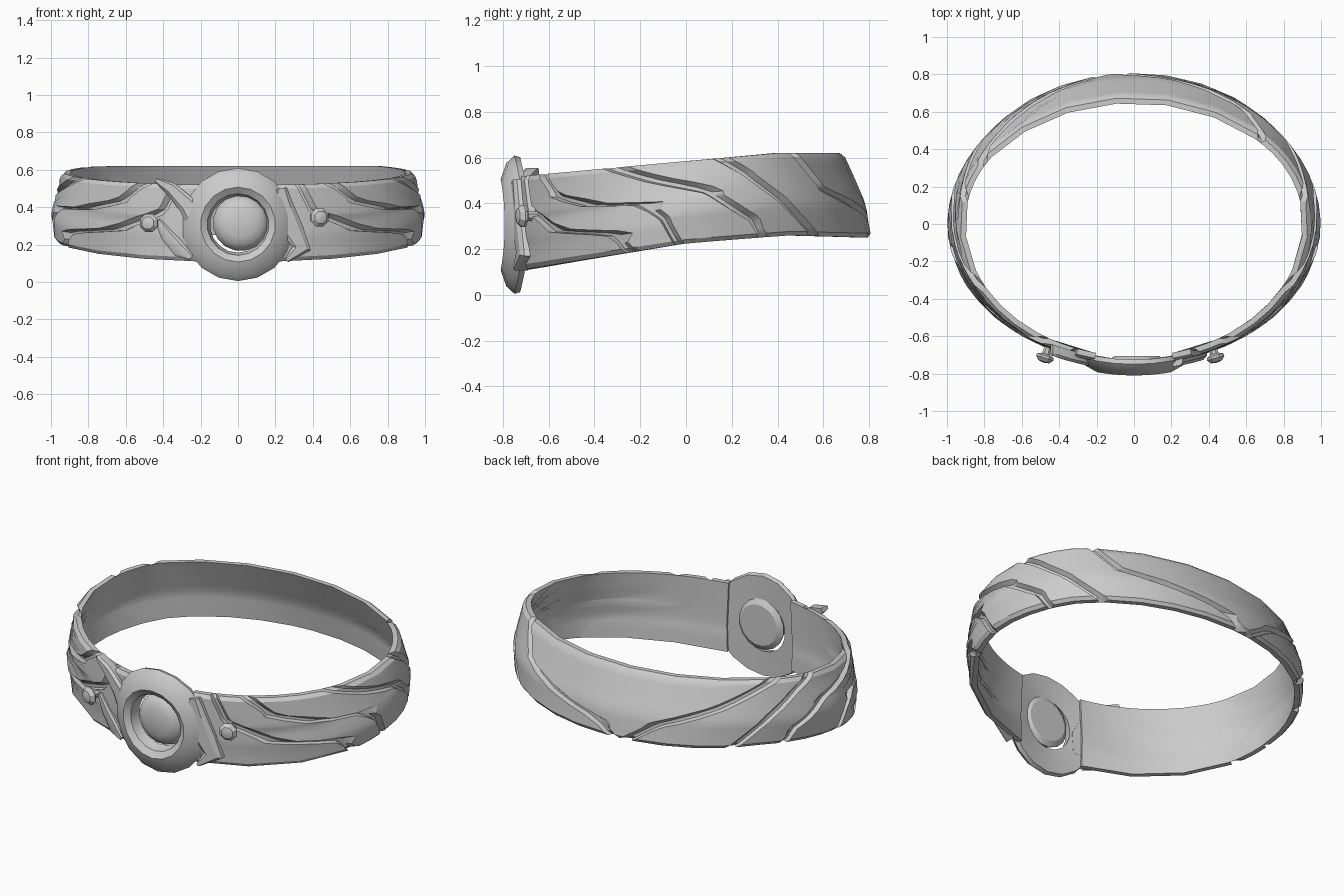
import bpy, bmesh
from math import sin, cos, pi, radians, degrees, sqrt

if "Cube" in bpy.data.objects:
    bpy.data.objects.remove(bpy.data.objects["Cube"])

ROWS = [0, .05, .12, .22, .27, .32, .36, .45, .54, .57, .6, .67, .74, .8, .88, .95, 1]


def lerp(pts, x):
    """Piecewise linear lookup in a list of (x, value)."""
    if x <= pts[0][0]:
        return pts[0][1]
    for (a, p), (b, q) in zip(pts, pts[1:]):
        if x <= b:
            return p + (q - p) * (x - a) / (b - a)
    return pts[-1][1]


def finish(name, bm, angle=28):
    bmesh.ops.recalc_face_normals(bm, faces=bm.faces)
    me = bpy.data.meshes.new(name)
    bm.to_mesh(me)
    bm.free()
    ob = bpy.data.objects.new(name, me)
    bpy.context.collection.objects.link(ob)
    bpy.ops.object.select_all(action='DESELECT')
    ob.select_set(True)
    bpy.context.view_layer.objects.active = ob
    bpy.ops.object.shade_smooth_by_angle(angle=radians(angle))
    return ob


def skin(bm, rings, close_ends=True):
    """Bridge equal-length closed rings of points."""
    vs = [[bm.verts.new(p) for p in r] for r in rings]
    n = len(vs[0])
    for a, b in zip(vs, vs[1:]):
        for i in range(n):
            j = (i + 1) % n
            bm.faces.new((a[i], a[j], b[j], b[i]))
    if close_ends:
        bm.faces.new(vs[0])
        bm.faces.new(vs[-1])


# Band surface: t = degrees round from the front, v = height across the band
Z_TOP = [(-.75, .52), (0, .585), (.45, .62), (.8, .62)]
Z_LOW = [(-.75, .11), (-.6, .135), (0, .225), (.45, .26), (.8, .25)]


def surf(t, v, off=0):
    c, s = cos(radians(t)), sin(radians(t))
    rx = lerp([(0, .98), (.4, 1.0), (1, .945)], v) + off
    back = lerp([(0, .81), (.4, .785), (1, .69)], v)
    ry = (.75 if c > 0 else .75 + (back - .75) * min(1, -c * 1.3)) + off
    y = -c * ry
    lo, hi = lerp(Z_LOW, -c * .78), lerp(Z_TOP, -c * .78)
    return (s * rx, y, lo + (hi - lo) * v)


# Grooves as (v, t), each running from the lower rim to the upper rim
lower_strap = [(0, 71), (.05, 69), (.24, 65), (.36, 40), (.63, 24), (1, 20)]
upper_strap = [(0, 87), (.34, 82), (.54, 75), (.6, 55), (.74, 40), (.93, 34), (1, 31)]
side_wave = [(0, 115), (.22, 112), (.61, 97), (.8, 79), (1, 63)]
rear_wave = [(0, 134), (.45, 122), (.8, 110), (1, 101)]
back_right = [(0, 184), (.2, 178), (.38, 157), (.55, 142), (1, 132)]
back_left = [(0, 170), (.3, 160), (.6, 140), (1, 118)]
side = [lower_strap, upper_strap, side_wave, rear_wave]
grooves = [(g, 1) for g in side + [back_right]]
grooves += [([(v, 360 - t) for v, t in g], -1) for g in [back_left] + side[::-1]]


def groove_columns(g, d):
    """Four columns per groove: crest, floor, floor, ramp back to the surface."""
    cols = []
    for k, off in ((-1, 0), (-.6, -.028), (.8, -.026), (2.5, 0)):
        col = []
        for v in ROWS:
            a, b = max(0, v - .05), min(1, v + .05)
            slope = radians(lerp(g, b) - lerp(g, a)) * .88 / ((b - a) * .38)
            w = degrees(.012 * min(4, sqrt(1 + slope * slope)) / .88)
            col.append((lerp(g, v) + d * k * w, off))
        cols.append(col)
    return cols[::d]


# Main band, with the carved grooves as part of its columns
START = 13
columns = [[(START, 0)] * len(ROWS)]
blocks = [groove_columns(g, d) for g, d in grooves] + [[[(360 - START, 0)] * len(ROWS)]]
for block in blocks:
    prev, nxt = columns[-1], block[0]
    gap = sum(n[0] - p[0] for p, n in zip(prev, nxt)) / len(ROWS)
    n = max(1, round(gap / 8))
    for i in range(1, n):
        columns.append([(p[0] + (q[0] - p[0]) * i / n, 0) for p, q in zip(prev, nxt)])
    columns += block
rings = []
for col in columns:
    outer = [surf(t, v, off - (.014 if v in (0, 1) else 0)) for v, (t, off) in zip(ROWS, col)]
    inner = [surf(t, v, -.043) for v, (t, off) in zip(ROWS, col)]
    rings.append(outer + inner[::-1])
bm = bmesh.new()
skin(bm, rings)
finish("band", bm)


def lathe(name, profile, cx, cz, sides, bend=0, closed=False, turn=0):
    """Turn (radius, y) points about a front-facing axis; bend follows the band."""
    bm = bmesh.new()
    rings = []
    for r, y in profile + (profile[:1] if closed else []):
        ring = []
        for i in range(sides):
            a = 2 * pi * (i + .5) / sides
            x = r * cos(a)
            s, c = sin(turn), cos(turn)
            ring.append((cx + x * c - y * s if turn else cx + x,
                         (x * s + y * c if turn else y) + bend * x * x, cz + r * sin(a)))
        rings.append(ring)
    skin(bm, rings, not closed)
    bmesh.ops.remove_doubles(bm, verts=bm.verts, dist=.0005)
    return finish(name, bm)


# Central medallion ring and domed gem
lathe("medallion_ring", [(.155, -.74), (.165, -.785), (.2, -.81), (.27, -.785), (.302, -.75),
                         (.295, -.725), (.15, -.725)], 0, .307, 18, .45, True)
lathe("centre_gem", [(.02, -.79), (.08, -.785), (.12, -.77), (.143, -.745), (.15, -.725),
                     (.12, -.705)], .015, .315, 16)


# Crossing straps that tuck in beside the medallion
def strap(name, pts, lift=.03):
    """pts: (x, z, half width) along the strap, laid on the front of the band."""
    bm = bmesh.new()
    rings = []
    for i, (x, z, w) in enumerate(pts):
        a, b = pts[max(0, i - 1)], pts[min(len(pts) - 1, i + 1)]
        dx, dz = b[0] - a[0], b[1] - a[1]
        n = sqrt(dx * dx + dz * dz)
        ring = []
        for k, h in ((-1, -.03), (-1, lift * .5), (-.6, lift), (.6, lift), (1, lift * .5), (1, -.03)):
            px, pz = x - dz / n * w * k, z + dx / n * w * k
            ring.append((px, -.75 * sqrt(1 - px * px) - h, pz))
        rings.append(ring)
    skin(bm, rings)
    finish(name, bm)


strap("strap_left_upper", [(-.44, .545, .012), (-.36, .5, .035), (-.27, .41, .05),
                           (-.21, .29, .05), (-.2, .18, .03)])
strap("strap_left_lower", [(-.43, .33, .015), (-.38, .25, .035), (-.31, .17, .04), (-.25, .13, .015)], .018)
strap("strap_right", [(.23, .5, .03), (.25, .4, .05), (.29, .28, .06), (.34, .18, .05), (.26, .115, .012)])

# Mushroom-shaped studs either side
for name, x, z, turn in (("stud_left", -.47, .315, -.3), ("stud_right", .43, .345, .3)):
    ob = lathe(name, [(.02, .05), (.025, .0), (.05, -.01), (.053, -.022), (.035, -.042), (.012, -.048)],
               0, 0, 8)
    ob.location = (x, -.695, z)
    ob.rotation_euler = (0, 0, turn)
